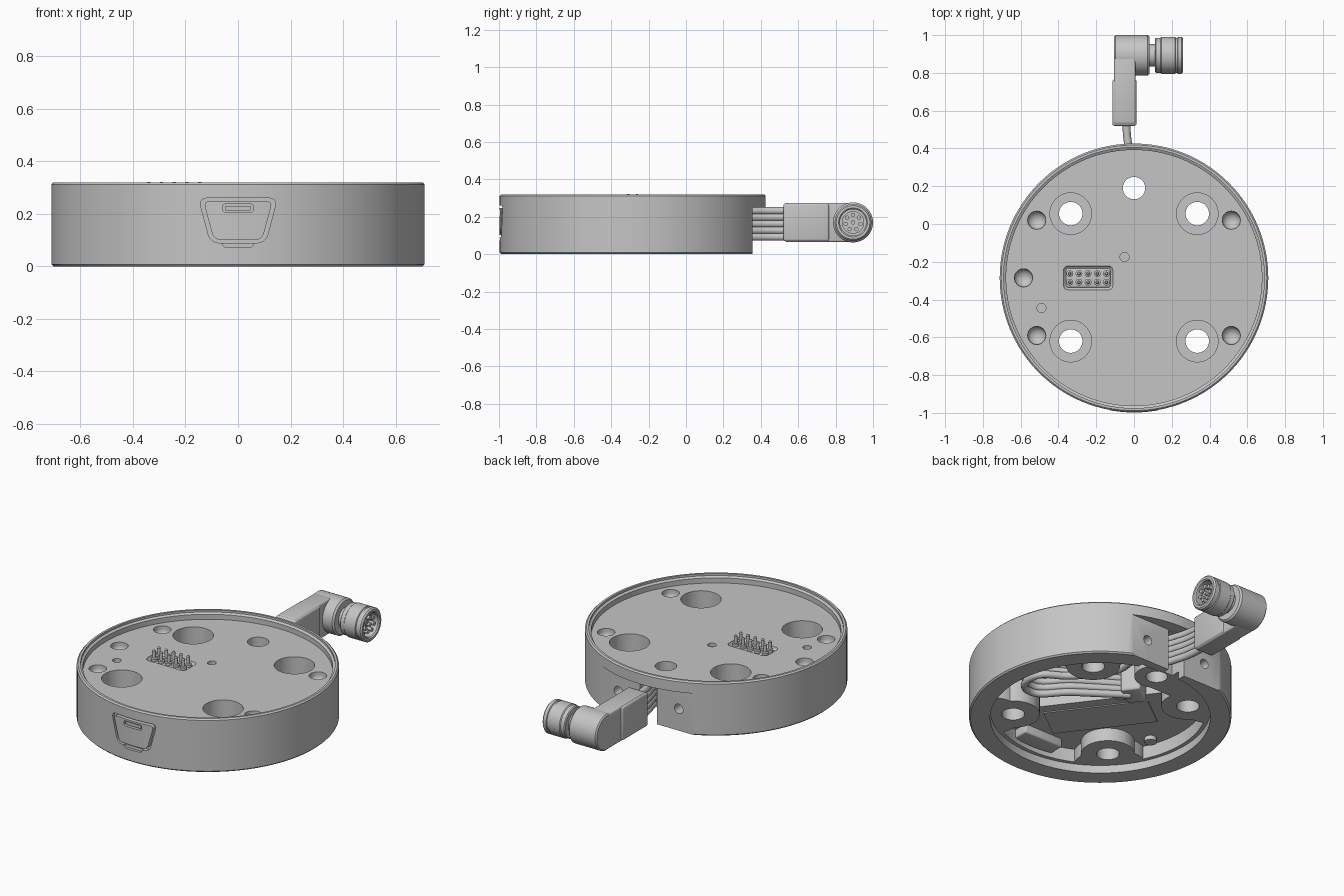
import bpy, bmesh, math
from mathutils import Vector, Matrix

cube = bpy.data.objects.get("Cube")
if cube:
    bpy.data.objects.remove(cube, do_unlink=True)

grey = bpy.data.materials.new("plain grey")
grey.use_nodes = True
grey.diffuse_color = (0.56, 0.56, 0.56, 1)
grey.node_tree.nodes["Principled BSDF"].inputs["Base Color"].default_value = grey.diffuse_color

CY = -0.285          # disc centre in y
FLOOR = 0.27         # top deck height
CEILING = 0.125      # underside cavity height
SLANT = math.radians(127)


def finish(bm, name, bevel=0):
    bmesh.ops.recalc_face_normals(bm, faces=bm.faces)
    me = bpy.data.meshes.new(name)
    bm.to_mesh(me)
    bm.free()
    me.materials.append(grey)
    ob = bpy.data.objects.new(name, me)
    bpy.context.collection.objects.link(ob)
    if bevel:
        m = ob.modifiers.new("bevel", "BEVEL")
        m.width, m.segments, m.limit_method = bevel, 3, "ANGLE"
        apply(ob, m)
    return ob


def apply(ob, mod):
    with bpy.context.temp_override(object=ob, active_object=ob):
        bpy.ops.object.modifier_apply(modifier=mod.name)


def lathe(name, profile, origin, axis="Z", steps=48):
    """Spin (radius, height) points about an axis through origin."""
    bm = bmesh.new()
    vs = [bm.verts.new((r, 0, h)) for r, h in profile]
    es = [bm.edges.new(p) for p in zip(vs, vs[1:])]
    bmesh.ops.spin(bm, geom=vs + es, cent=(0, 0, 0), axis=(0, 0, 1),
                   angle=math.tau, steps=steps, use_duplicate=False)
    bmesh.ops.remove_doubles(bm, verts=bm.verts, dist=1e-5)
    turn = {"Z": Matrix(), "X": Matrix.Rotation(math.pi / 2, 4, "Y"),
            "Y": Matrix.Rotation(-math.pi / 2, 4, "X")}[axis]
    bm.transform(Matrix.Translation(origin) @ turn)
    return finish(bm, name)


def cyl(name, r, h0, h1, origin, axis="Z", steps=48):
    return lathe(name, [(0, h0), (r, h0), (r, h1), (0, h1)], origin, axis, steps)


def box(name, lo, hi, bevel=0, turn=0):
    lo, hi = Vector(lo), Vector(hi)
    bm = bmesh.new()
    bmesh.ops.create_cube(bm, size=1)
    bm.transform(Matrix.Translation((lo + hi) / 2) @ Matrix.Rotation(turn, 4, "Z")
                 @ Matrix.Diagonal((*(hi - lo), 1)))
    return finish(bm, name, bevel)


def prism(name, half, y0, y1, bevel):
    """Mirror half an (x, z) outline and extrude it along y, rounding its corners."""
    pts = half + [(-x, z) for x, z in reversed(half)]
    bm = bmesh.new()
    bm.faces.new([bm.verts.new((x, y0, z)) for x, z in pts])
    bmesh.ops.bevel(bm, geom=bm.verts[:], offset=bevel, segments=4,
                    affect="VERTICES", profile=0.5)
    ex = bmesh.ops.extrude_face_region(bm, geom=bm.faces[:])
    bmesh.ops.translate(bm, vec=(0, y1 - y0, 0),
                        verts=[g for g in ex["geom"] if isinstance(g, bmesh.types.BMVert)])
    return finish(bm, name)


def boolean(ob, tools, op="DIFFERENCE"):
    for tool in tools:
        m = ob.modifiers.new("cut", "BOOLEAN")
        m.object, m.operation, m.solver = tool, op, "EXACT"
        apply(ob, m)
        bpy.data.objects.remove(tool, do_unlink=True)


def tube(name, points, radius):
    cu = bpy.data.curves.new(name, "CURVE")
    cu.dimensions, cu.bevel_depth, cu.bevel_resolution = "3D", radius, 3
    cu.resolution_u, cu.use_fill_caps = 8, True
    sp = cu.splines.new("BEZIER")
    sp.bezier_points.add(len(points) - 1)
    for bp, p in zip(sp.bezier_points, points):
        bp.co = p
        bp.handle_left_type = bp.handle_right_type = "AUTO"
    cu.materials.append(grey)
    ob = bpy.data.objects.new(name, cu)
    bpy.context.collection.objects.link(ob)


# Disc housing, with a raised rim around the deck
housing = lathe("housing", [(0, 0), (0.703, 0), (0.711, 0.008), (0.711, 0.312), (0.703, 0.32),
                            (0.69, 0.32), (0.69, 0.308), (0.677, 0.3), (0.677, FLOOR), (0, FLOOR)],
                (0, CY, 0), steps=128)
mounts = [(sx * 0.335, y) for sx in (-1, 1) for y in (0.055, -0.62)]
magnets = [(sx * 0.515, y) for sx in (-1, 1) for y in (0.02, -0.59)] + [(-0.585, CY)]
pilots = [(-0.05, -0.175), (-0.49, -0.445)]

# Underside cavity with a deeper cable pit, leaving lobes around the mounting holes


def lobes():
    return ([cyl("lobe", 0.145, 0, 0.3, (x, y, 0)) for x, y in mounts]
            + [cyl("lobe_root", 0.2, 0, 0.3, (x * 1.3, CY + (y - CY) * 1.3, 0)) for x, y in mounts]
            + [cyl("lobe", 0.12, 0, 0.3, (0, 0.19, 0)),
               box("back_land", (-0.33, 0.08, 0), (-0.01, 0.4, 0.3))])


cavity = cyl("cavity", 0.575, 0.03, CEILING, (0, CY, 0), steps=96)
boolean(cavity, lobes())
pit = cyl("cable_pit", 0.574, 0.035, 0.235, (0, CY, 0), steps=96)
boolean(pit, [box("pit_area", (-0.35, -0.45, -0.1), (0.85, 0.15, 0.4), turn=SLANT)], "INTERSECT")
boolean(pit, lobes())
boolean(housing, [
    cyl("cover_recess", 0.597, -0.1, 0.047, (0, CY, 0), steps=96), cavity, pit,
    box("back_flat", (-0.6, 0.355, -0.1), (0.6, 0.6, 0.25)),
    box("cable_gap", (-0.055, 0.262, -0.1), (0.055, 0.5, 0.245)),
    box("cable_channel", (-0.055, 0.257, -0.1), (0.2, 0.305, 0.24))])

# Mounting, locating and screw holes
for x, y in mounts:
    boolean(housing, [cyl("counterbore", 0.11, 0.12, 0.4, (x, y, 0)),
                      cyl("through_hole", 0.062, -0.1, 0.2, (x, y, 0))])
boolean(housing, [cyl("cable_side_hole", 0.059, -0.1, 0.4, (0, 0.19, 0))])
bowl = [(0.048 * math.sin(t * math.pi / 12), 0.25 - 0.04 * math.cos(t * math.pi / 12))
        for t in range(7)]
for x, y in magnets:
    boolean(housing, [lathe("dimple", bowl + [(0.048, 0.4), (0, 0.4)], (x, y, 0), steps=32)])
boolean(housing, [cyl("pilot", 0.024, 0.25, 0.4, (x, y, 0), steps=24) for x, y in pilots])
boolean(housing, [cyl("back_screw_hole", 0.028, 0.25, 0.5, (x, 0, 0.13), "Y", 24)
                  for x in (-0.2, 0.2)])
boolean(housing, [box("header_recess", (-0.375, -0.35, 0.25), (-0.11, -0.22, 0.4), 0.025)])

# Front port: recess with a finger notch, closed by a lid with a slot
boolean(housing, [
    prism("port_recess", [(0.15, 0.26), (0.105, 0.09)], -1.1, -0.965, 0.03),
    prism("finger_notch", [(0.068, 0.12), (0.055, 0.073)], -1.1, -0.98, 0.01)])
lid = prism("port_lid", [(0.132, 0.248), (0.092, 0.102)], -1.1, -0.95, 0.022)
boolean(lid, [cyl("lid_curve", 0.713, 0, 0.3, (0, CY, 0), steps=128)], "INTERSECT")
boolean(lid, [prism("lid_slot", [(0.058, 0.237), (0.058, 0.207)], -1.1, -0.98, 0.008)])
prism("port_slot", [(0.05, 0.231), (0.05, 0.213)], -0.99, -0.97, 0.006)
box("port_housing", (-0.13, -0.87, 0.075), (0.13, -0.76, 0.14), 0.01)

# Pin header: two rows of sprung pins
box("header_base", (-0.36, -0.336, 0.235), (-0.125, -0.234, 0.258), 0.008)
for i in range(5):
    for y in (-0.262, -0.308):
        lathe("header_pin", [(0, 0.25), (0.018, 0.25), (0.018, 0.272), (0.01, 0.275),
                             (0.01, 0.316), (0.005, 0.322), (0, 0.322)],
              (-0.34 + i * 0.0485, y, 0), steps=16)

# Inside: label plate, cable socket and screws under the pilot holes
box("label_plate", (-0.42, -0.553, CEILING - 0.006), (0.16, -0.323, CEILING + 0.01), 0, SLANT)
box("cable_socket", (-0.15, -0.15, 0.08), (0.0, -0.04, 0.24), 0.012, math.radians(37))
for x, y in pilots:
    cyl("inner_screw", 0.034, 0.1, 0.24, (x, y, 0), steps=24)

# Flat cable of stacked wires, looping through the cavity to the socket
for i in range(5):
    z = 0.092 + i * 0.035
    zi = 0.085 + i * 0.032
    s = i * 0.01
    tube("cable_wire", [(-0.04, 0.55, z), (-0.036, 0.46, z), (-0.018, 0.37, z), (0.02, 0.285, z),
                        (0.15, 0.25, zi), (0.17, 0.05, zi), (0.32, -0.15 - s, zi),
                        (0.47, -0.28 - s, zi), (0.4, -0.42 + s, zi), (0.2, -0.28 + s, zi),
                        (-0.06, -0.1, zi)], 0.021)

# Angled plug: arm, grip, rounded elbow
PY, PZ = 0.893, 0.17
box("plug_arm", (-0.105, 0.53, 0.065), (0.008, PY, 0.275), 0.01)
box("plug_grip", (-0.115, 0.52, 0.069), (0.014, 0.765, 0.271), 0.012)
lathe("plug_elbow", [(0, -0.105), (0.1, -0.105), (0.107, -0.098), (0.107, 0.072),
                     (0.098, 0.082), (0, 0.082)], (0, PY, PZ), "X", 64)

# Threaded coupling and contact pins
lathe("plug_coupling", [(0, 0.07), (0.06, 0.07), (0.06, 0.112), (0.088, 0.112), (0.093, 0.117),
                        (0.093, 0.14), (0.098, 0.145), (0.098, 0.218), (0.093, 0.221),
                        (0.093, 0.23), (0.098, 0.233), (0.098, 0.252), (0.09, 0.26), (0.077, 0.26),
                        (0.07, 0.253), (0.07, 0.2), (0.06, 0.2), (0.06, 0.22), (0, 0.22)],
      (0, PY, PZ), "X", 64)
for k in range(8):
    a, r = k * math.tau / 7, 0.04 if k < 7 else 0
    cyl("contact_pin", 0.0115, 0.21, 0.25,
        (0, PY + r * math.sin(a), PZ + r * math.cos(a)), "X", 16)

# Smooth rounded surfaces while keeping hard edges
bpy.ops.object.select_all(action="DESELECT")
for ob in bpy.data.objects:
    if ob.type == "MESH":
        ob.select_set(True)
        bpy.context.view_layer.objects.active = ob
bpy.ops.object.shade_smooth_by_angle(angle=math.radians(30))
